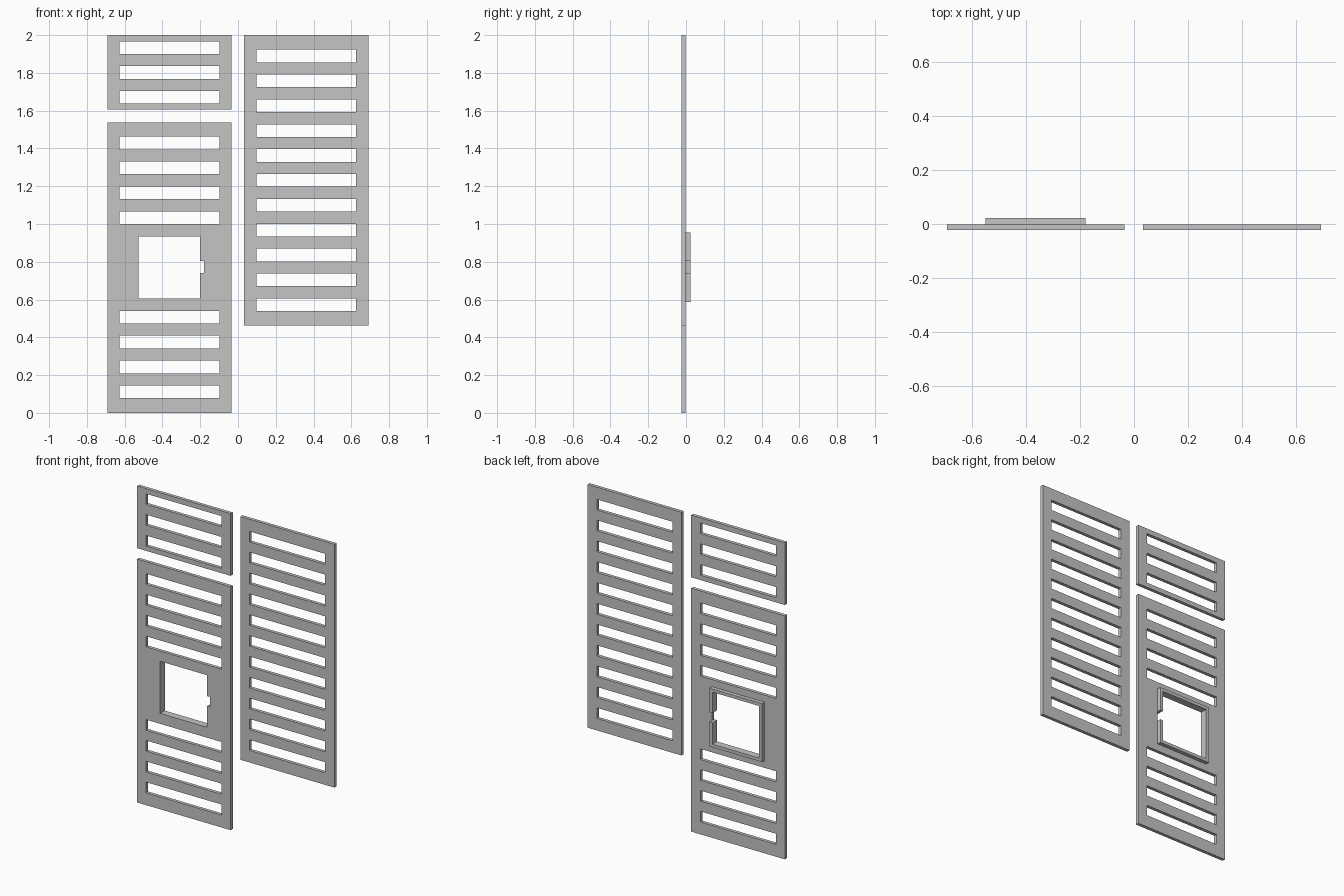
import bpy, bmesh
from math import radians
from mathutils import Matrix

if "Cube" in bpy.data.objects:
    bpy.data.objects.remove(bpy.data.objects["Cube"], do_unlink=True)

grey = bpy.data.materials.new("light grey")
grey.use_nodes = True
colour = (0.56, 0.56, 0.56, 1)
grey.diffuse_color = colour
grey.node_tree.nodes["Principled BSDF"].inputs["Base Color"].default_value = colour

FRONT, MID, BACK = -0.023, -0.002, 0.023     # panel face, panel back, rim back
PITCH, SLOT = 0.1317, 0.067                  # slot spacing and height


def rect(x0, x1, z0, z1):
    return [(x0, z0), (x1, z0), (x1, z1), (x0, z1)]


def slots(x0, x1, start, count):
    """Evenly stacked slot outlines."""
    return [rect(x0, x1, start + i * PITCH, start + i * PITCH + SLOT)
            for i in range(count)]


def sheet(name, outlines, y0, y1):
    """Upright flat plate: first outline is the edge, the rest are holes."""
    curve = bpy.data.curves.new(name + "_profile", "CURVE")
    curve.dimensions = "2D"
    curve.fill_mode = "BOTH"
    curve.extrude = (y1 - y0) / 2
    for pts in outlines:
        spline = curve.splines.new("POLY")
        spline.points.add(len(pts) - 1)
        spline.use_cyclic_u = True
        spline.use_smooth = False
        for p, (x, z) in zip(spline.points, pts):
            p.co = (x, z, 0, 1)
    helper = bpy.data.objects.new(name + "_helper", curve)
    bpy.context.collection.objects.link(helper)
    graph = bpy.context.evaluated_depsgraph_get()
    mesh = bpy.data.meshes.new_from_object(helper.evaluated_get(graph))
    bpy.data.objects.remove(helper, do_unlink=True)
    bpy.data.curves.remove(curve)

    bm = bmesh.new()
    bm.from_mesh(mesh)
    bmesh.ops.remove_doubles(bm, verts=bm.verts, dist=0.0001)
    bm.transform(Matrix.Translation((0, (y0 + y1) / 2, 0))
                 @ Matrix.Rotation(radians(90), 4, "X"))
    bmesh.ops.recalc_face_normals(bm, faces=bm.faces)
    for f in bm.faces:
        f.smooth = False
        f.material_index = 0
    bm.to_mesh(mesh)
    bm.free()
    mesh.name = name
    mesh.materials.clear()
    mesh.materials.append(grey)
    obj = bpy.data.objects.new(name, mesh)
    bpy.context.collection.objects.link(obj)


# Square window with a small latch notch on its inner side
L, R, B, T = -0.528, -0.20, 0.606, 0.935
NOTCH, N0, N1 = -0.18, 0.74, 0.803
window = [(L, B), (R, B), (R, N0), (NOTCH, N0), (NOTCH, N1), (R, N1), (R, T), (L, T)]

# Slotted panels
EDGE = (-0.69, -0.035)
CUT = (-0.627, -0.099)
sheet("lower_right_panel",
      [rect(*EDGE, 0, 1.538), window] + slots(*CUT, 0.078, 4) + slots(*CUT, 1.0, 4),
      FRONT, MID)
sheet("upper_right_panel",
      [rect(*EDGE, 1.607, 2)] + slots(*CUT, 1.637, 3), FRONT, MID)
sheet("left_panel",
      [rect(0.033, 0.69, 0.463, 2)] + slots(0.097, 0.625, 0.539, 11), FRONT, MID)

# Raised rim behind the window, open at the notch
W = 0.02
rim = [(R, N0), (R, B), (L, B), (L, T), (R, T), (R, N1),
       (NOTCH, N1), (NOTCH, T + W), (L - W, T + W), (L - W, B - W),
       (NOTCH, B - W), (NOTCH, N0)]
sheet("window_rim", [rim], MID, BACK)
